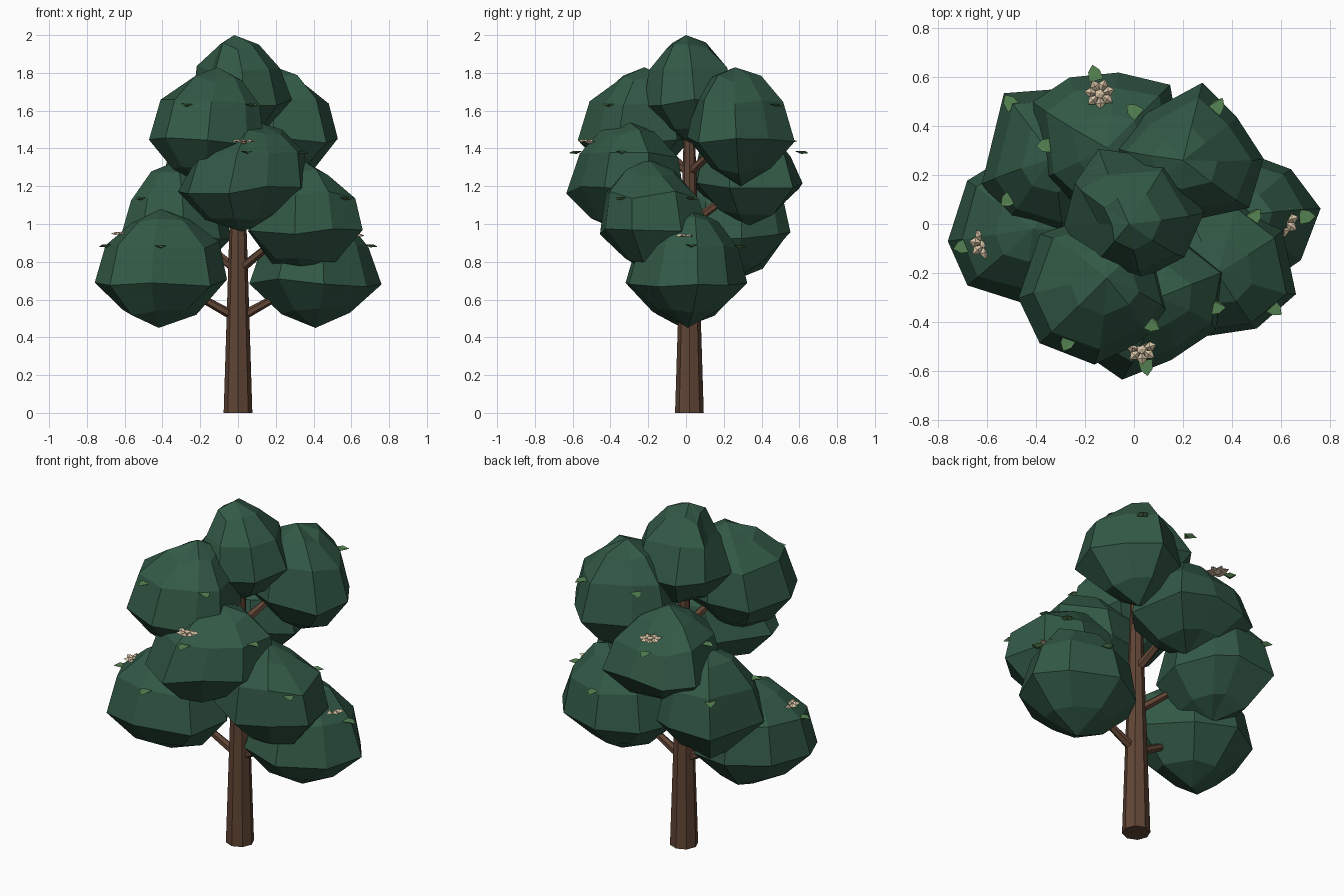
import bpy, bmesh, random
from math import sin, cos, pi, radians, atan2
from mathutils import Vector, Matrix
from mathutils.bvhtree import BVHTree

cube = bpy.data.objects.get("Cube")
if cube:
    bpy.data.objects.remove(cube, do_unlink=True)


def material(name, rgb):
    m = bpy.data.materials.new(name)
    m.use_nodes = True
    m.diffuse_color = (*rgb, 1)
    m.node_tree.nodes["Principled BSDF"].inputs["Base Color"].default_value = (*rgb, 1)
    return m


FOLIAGE = material("dark green foliage", (0.032, 0.1, 0.061))
BARK = material("brown bark", (0.118, 0.059, 0.036))
LEAF = material("light green leaf", (0.09, 0.225, 0.085))
CREAM = material("cream petal", (0.7, 0.56, 0.39))


def finish(name, bm, mat):
    bmesh.ops.recalc_face_normals(bm, faces=bm.faces)
    mesh = bpy.data.meshes.new(name)
    bm.to_mesh(mesh)
    bm.free()
    mesh.materials.append(mat)
    ob = bpy.data.objects.new(name, mesh)
    bpy.context.collection.objects.link(ob)


def limb(name, start, end, r1, r2, sides):
    """Tapered prism between two points."""
    a, b = Vector(start), Vector(end)
    bm = bmesh.new()
    turn = (b - a).to_track_quat('Z', 'Y').to_matrix().to_4x4()
    bmesh.ops.create_cone(bm, cap_ends=True, segments=sides, radius1=r1, radius2=r2,
                          depth=(b - a).length,
                          matrix=Matrix.Translation((a + b) / 2) @ turn)
    finish(name, bm, BARK)


# Radius and height fractions of a clump, from under the belt to the crown
PROFILE = [(0.54, 0.13), (1.0, 0.38), (0.84, 0.7), (0.45, 0.9)]
SIDES = 8
surfaces = {}


def clump(name, centre, radius, low, high, phase, lean, corners):
    """Faceted leaf clump; its belt passes through the given corners.
    A third corner value narrows the clump above that corner."""
    bm = bmesh.new()
    cx, cy = centre
    tall = high - low
    columns = [(radians(phase) + 2 * pi * i / SIDES, radius * random.uniform(0.95, 1.02), 1)
               for i in range(SIDES)]
    for x, y, *narrow in corners:
        a = atan2(y - cy, x - cx)
        i = round((a - radians(phase)) * SIDES / (2 * pi)) % SIDES
        columns[i] = (a, Vector((x - cx, y - cy)).length, narrow[0] if narrow else 1)
    rings = []
    for rad, h in PROFILE:
        ring = []
        for a, r, narrow in columns:
            k = r * rad * (1 if rad == 1 else random.uniform(0.95, 1.05))
            if h > 0.5:
                k *= narrow
            ring.append(bm.verts.new((cx + lean[0] * h ** 2 + k * cos(a),
                                      cy + lean[1] * h ** 2 + k * sin(a),
                                      low + tall * (h + random.uniform(-0.035, 0.035)))))
        rings.append(ring)
    bottom = bm.verts.new((cx, cy, low))
    top = bm.verts.new((cx + lean[0], cy + lean[1], high))
    for i in range(SIDES):
        j = (i + 1) % SIDES
        bm.faces.new((bottom, rings[0][j], rings[0][i]))
        bm.faces.new((top, rings[-1][i], rings[-1][j]))
        for lo, up in zip(rings, rings[1:]):
            bm.faces.new((lo[i], lo[j], up[j], up[i]))
    surfaces[name] = (Vector((cx, cy, 0)), BVHTree.FromBMesh(bm))
    finish(name + "_clump", bm, FOLIAGE)


# Trunk and branches
limb("trunk", (0, 0.018, 0), (0, 0.018, 1.6), 0.076, 0.026, 8)
for name, root, tip in [
        ("lower_left_branch", 0.5, (0.36, 0.01, 0.7)),
        ("lower_right_branch", 0.5, (-0.36, 0, 0.7)),
        ("front_side_branch", 0.75, (0.28, -0.14, 0.98)),
        ("back_side_branch", 0.75, (-0.28, 0.2, 0.98)),
        ("front_branch", 1.0, (0.03, -0.28, 1.2)),
        ("back_branch", 1.0, (-0.05, 0.3, 1.2)),
        ("upper_front_branch", 1.27, (-0.16, -0.24, 1.5)),
        ("upper_back_branch", 1.27, (0.18, 0.26, 1.5))]:
    limb(name, (0, 0.018, root), tip, 0.026, 0.016, 6)

# Foliage clumps, lowest first
random.seed(4)
for args in [
        ("lower_right", (-0.42, -0.02), 0.34, 0.45, 1.08, 8, (0.01, 0),
         [(-0.76, -0.07), (-0.68, -0.25), (-0.46, -0.32), (-0.06, -0.02)]),
        ("lower_left", (0.41, 0.01), 0.33, 0.45, 1.08, 8, (0, 0.02),
         [(0.76, 0.06), (0.64, 0.22), (0.68, -0.15), (0.06, 0.02)]),
        ("front_side", (0.34, -0.16), 0.31, 0.72, 1.34, -17, (0, -0.04),
         [(0.66, -0.28), (0.5, -0.42), (0.3, -0.45)]),
        ("back_side", (-0.33, 0.25), 0.3, 0.7, 1.33, 8, (0, 0.02),
         [(-0.53, 0.53), (-0.62, 0.16), (-0.27, 0.55)]),
        ("front", (0.02, -0.34), 0.33, 0.96, 1.54, 27, (0.08, 0.04),
         [(-0.06, -0.64), (0.14, -0.56), (0.36, -0.2), (-0.33, -0.35, 0.8)]),
        ("back", (-0.09, 0.33), 0.31, 0.99, 1.54, 27, (-0.02, -0.02),
         [(-0.06, 0.62), (-0.26, 0.6), (0.15, 0.57), (-0.41, 0.5)]),
        ("upper_front", (-0.17, -0.27), 0.31, 1.2, 1.83, 0, (0.06, 0.05),
         [(-0.17, -0.58), (-0.48, -0.31), (0.13, -0.37)]),
        ("upper_back", (0.21, 0.29), 0.3, 1.2, 1.83, -5, (-0.01, -0.03),
         [(0.28, 0.58), (0.42, 0.44), (0.53, 0.27), (0.47, 0.07), (0.04, 0.45),
          (0.19, 0.01)]),
        ("crown", (0.01, 0.03), 0.28, 1.42, 2.0, 15, (-0.03, -0.03),
         [(-0.14, 0.31, 0.8), (0.29, 0.05), (-0.28, 0, 0.6), (-0.18, -0.19, 0.75),
          (0.04, -0.22), (0.21, -0.13)])]:
    clump(*args)


def perch(host, x, y, z, gap):
    """Point at height z, pushed outward if it is buried in its clump."""
    axis, tree = surfaces[host]
    out = Vector((x, y, 0)) - axis
    hit = tree.ray_cast(axis + Vector((0, 0, z)) + out.normalized(), -out.normalized())[0]
    reach = out.length
    if hit:
        reach = max(reach, (hit.xy - axis.xy).length + gap)
    return axis + out.normalized() * reach + Vector((0, 0, z))


def spike(bm, place, outline, peak):
    """Low pyramid on a flat outline, used for leaves and petals."""
    v = [bm.verts.new(place @ Vector(p)) for p in outline]
    tip = bm.verts.new(place @ Vector(peak))
    bm.faces.new(v)
    for a, b in zip(v, v[1:] + v[:1]):
        bm.faces.new((b, a, tip))


# Loose leaves: flat above, keeled below
LEAF_OUTLINE = [(-0.026, -0.03, 0), (0.014, -0.024, 0.002), (0.04, 0, -0.01),
                (0.014, 0.024, 0.002), (-0.026, 0.03, 0)]
for i, (host, x, y, z) in enumerate([
        ("upper_front", -0.27, -0.48, 1.635), ("upper_front", 0.07, -0.41, 1.635),
        ("upper_back", 0.34, 0.48, 1.635), ("upper_back", 0, 0.46, 1.635),
        ("front", 0.05, -0.58, 1.385), ("front", 0.31, -0.34, 1.385),
        ("back", -0.16, 0.61, 1.385), ("back", -0.36, 0.32, 1.385),
        ("front_side", 0.54, -0.32, 1.14), ("front_side", 0.49, 0.03, 1.14),
        ("back_side", -0.48, 0.46, 1.14), ("back_side", -0.5, 0.11, 1.14),
        ("lower_left", 0.7, 0.03, 0.89), ("lower_left", 0.41, 0.28, 0.885),
        ("lower_right", -0.69, -0.09, 0.89), ("lower_right", -0.41, -0.28, 0.885)]):
    spot = perch(host, x, y, z, 0.012)
    out = spot - surfaces[host][0]
    bm = bmesh.new()
    spike(bm, Matrix.Translation(spot) @ Matrix.Rotation(atan2(out.y, out.x), 4, 'Z'),
          LEAF_OUTLINE, (0, 0, -0.014))
    finish(f"leaf_{i + 1}", bm, LEAF)

# Blossoms: a ring of pointed petals around a button, half sunk in the foliage
PETAL = [(0.005, 0, 0), (0.04, -0.02, -0.002), (0.064, 0, 0.004), (0.04, 0.02, -0.002)]
for host, x, y, z, gap in [("front", 0.03, -0.51, 1.435, -0.02),
                           ("back", -0.14, 0.53, 1.435, -0.015),
                           ("lower_right", -0.61, -0.08, 0.945, -0.02),
                           ("lower_left", 0.61, 0.01, 0.935, -0.04)]:
    at = Matrix.Translation(perch(host, x, y, z, gap))
    bm = bmesh.new()
    bmesh.ops.create_icosphere(bm, subdivisions=1, radius=0.022,
                               matrix=at @ Matrix.Diagonal((1, 1, 0.6, 1)))
    for i in range(7):
        spike(bm, at @ Matrix.Rotation(2 * pi * i / 7 + 0.3, 4, 'Z'), PETAL, (0.036, 0, 0.014))
    finish(host + "_blossom", bm, CREAM)
